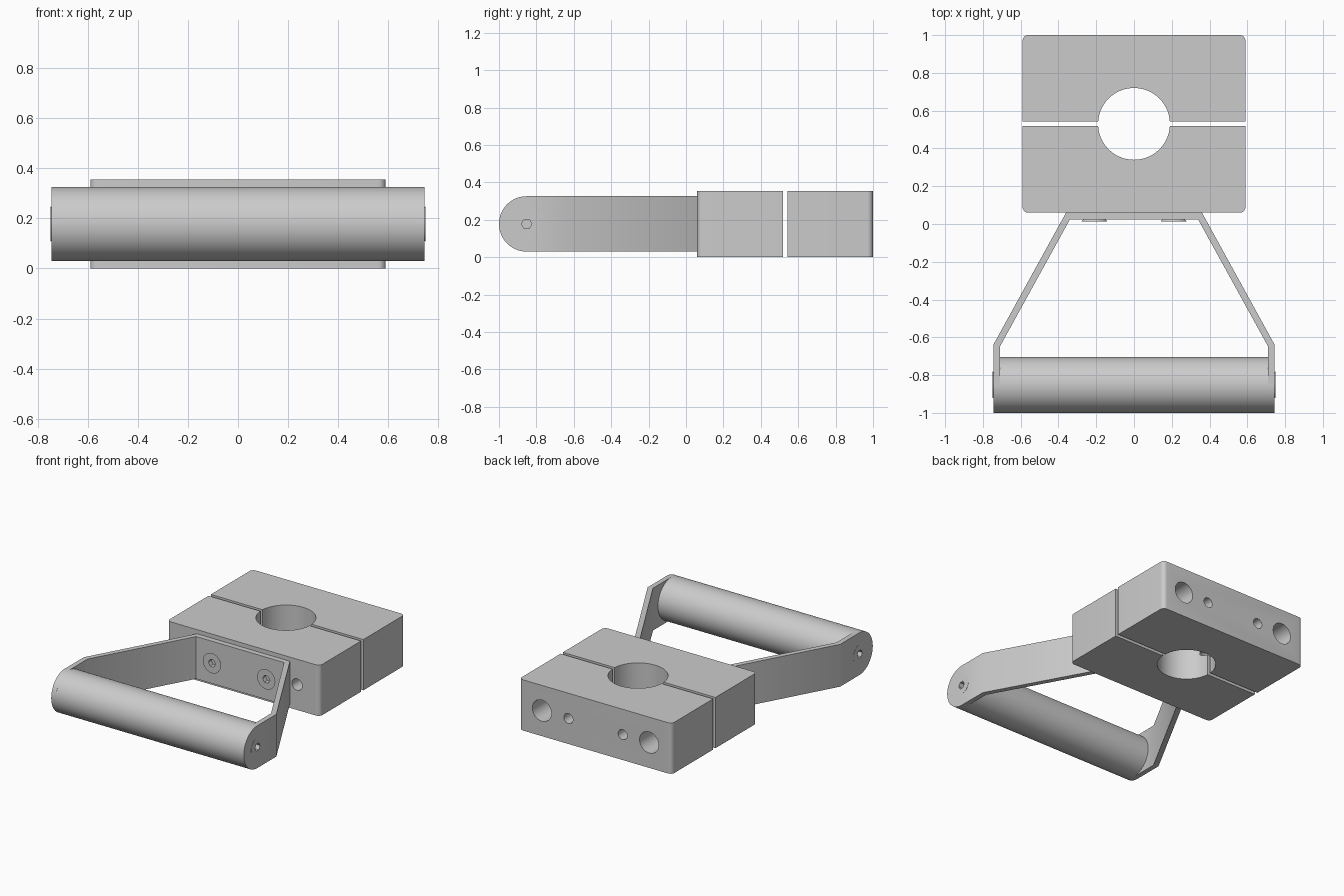
import bpy, bmesh, math
from mathutils import Matrix, Vector

if "Cube" in bpy.data.objects:
    bpy.data.objects.remove(bpy.data.objects["Cube"])

ZC = 0.178      # mid height of all bolts and the grip
BORE_Y = 0.53   # clamp bore centre


def finish(name, bm):
    bmesh.ops.recalc_face_normals(bm, faces=bm.faces)
    me = bpy.data.meshes.new(name)
    bm.to_mesh(me)
    bm.free()
    ob = bpy.data.objects.new(name, me)
    bpy.context.collection.objects.link(ob)
    return ob


def smooth(ob):
    bpy.ops.object.select_all(action='DESELECT')
    ob.select_set(True)
    bpy.context.view_layer.objects.active = ob
    bpy.ops.object.shade_smooth_by_angle(angle=math.radians(30))


def extrude(pts, z0, z1):
    bm = bmesh.new()
    f = bm.faces.new([bm.verts.new((x, y, z0)) for x, y in pts])
    r = bmesh.ops.extrude_face_region(bm, geom=[f])
    vs = [g for g in r['geom'] if isinstance(g, bmesh.types.BMVert)]
    bmesh.ops.translate(bm, verts=vs, vec=(0, 0, z1 - z0))
    return bm


def cylinder(name, a, b, r, seg=32):
    a, b = Vector(a), Vector(b)
    rot = (b - a).to_track_quat('Z', 'Y').to_matrix().to_4x4()
    bm = bmesh.new()
    bmesh.ops.create_cone(bm, cap_ends=True, segments=seg, radius1=r, radius2=r,
                          depth=(b - a).length, matrix=Matrix.Translation((a + b) / 2) @ rot)
    return finish(name, bm)


def cut(ob, a, b, r):
    c = cylinder("hole_cutter", a, b, r)
    c.hide_render = True
    m = ob.modifiers.new("hole", 'BOOLEAN')
    m.operation, m.solver, m.object = 'DIFFERENCE', 'EXACT', c
    bpy.context.view_layer.objects.active = ob
    bpy.ops.object.modifier_apply(modifier=m.name)
    bpy.data.objects.remove(c)


def arc(cx, cy, r, a0, a1, n):
    return [(cx + r * math.cos(math.radians(a0 + (a1 - a0) * i / n)),
             cy + r * math.sin(math.radians(a0 + (a1 - a0) * i / n))) for i in range(n + 1)]


# Clamp halves: block profile with half bore and rounded outer corners
W, D, GAP, R, F = 0.59, 0.47, 0.0125, 0.19, 0.03
a = math.degrees(math.asin(GAP / R))
half = (arc(0, 0, R, 180 - a, a, 40) + [(W, GAP)]
        + arc(W - F, D - F, F, 0, 90, 6) + arc(F - W, D - F, F, 90, 180, 6) + [(-W, GAP)])
for name, s in (("clamp_front", -1), ("clamp_back", 1)):
    block = finish(name, extrude([(x, BORE_Y + s * y) for x, y in half], 0, 0.355))
    for sx in (-1, 1):
        cut(block, (sx * 0.415, -0.1, ZC), (sx * 0.415, 1.1, ZC), 0.04)
        cut(block, (sx * 0.21, -0.1, ZC), (sx * 0.21, 1.1, ZC), 0.035)
        if s > 0:   # counterbore for the clamp bolts
            cut(block, (sx * 0.415, 0.75, ZC), (sx * 0.415, 1.1, ZC), 0.074)
    smooth(block)

# Bent strap bracket with rounded leg ends
right = [(0.36, 0.06), (0.745, -0.64), (0.745, -1.0), (0.71, -1.0), (0.71, -0.649), (0.34, 0.023)]
bm = extrude(right + [(-x, y) for x, y in reversed(right)], 0.03, 0.326)
tips = [e for e in bm.edges if all(v.co.y < -0.99 for v in e.verts)
        and abs(e.verts[0].co.z - e.verts[1].co.z) < 1e-4]
bmesh.ops.bevel(bm, geom=tips, offset=0.1478, segments=16, profile=0.5, affect='EDGES')
bracket = finish("strap_bracket", bm)
for sx in (-1, 1):
    cut(bracket, (sx * 0.21, -0.1, ZC), (sx * 0.21, 0.2, ZC), 0.034)
    cut(bracket, (sx * 0.6, -0.852, ZC), (sx * 0.9, -0.852, ZC), 0.034)
smooth(bracket)

# Round grip bar
smooth(cylinder("grip_bar", (-0.71, -0.852, ZC), (0.71, -0.852, ZC), 0.148, 64))


# Countersunk screw with hex socket, revolved along its axis
def screw(name, pos, inward, shank):
    rot = Vector(inward).to_track_quat('Z', 'Y').to_matrix().to_4x4()
    n = 36
    rings = [(0.028, 0.033, True), (0.028, 0, True), (0.07, 0, False),
             (0.034, 0.042, False), (0.03, shank, False)]
    bm = bmesh.new()
    loops = []
    for r, d, hexed in rings:
        ring = []
        for i in range(n):
            t = 2 * math.pi * i / n
            k = math.cos(math.pi / 6) / math.cos(t % (math.pi / 3) - math.pi / 6) if hexed else 1
            ring.append(bm.verts.new((r * k * math.cos(t), r * k * math.sin(t), d)))
        loops.append(ring)
    for p, q in zip(loops, loops[1:]):
        for i in range(n):
            bm.faces.new((p[i], p[i - 1], q[i - 1], q[i]))
    bm.faces.new(loops[0])
    bm.faces.new(loops[-1])
    bm.transform(Matrix.Translation(pos) @ rot)
    smooth(finish(name, bm))


for sx, side in ((-1, "left"), (1, "right")):
    screw("bracket_screw_" + side, (sx * 0.21, 0.012, ZC), (0, 1, 0), 0.3)
    screw("grip_screw_" + side, (sx * 0.748, -0.852, ZC), (-sx, 0, 0), 0.2)
